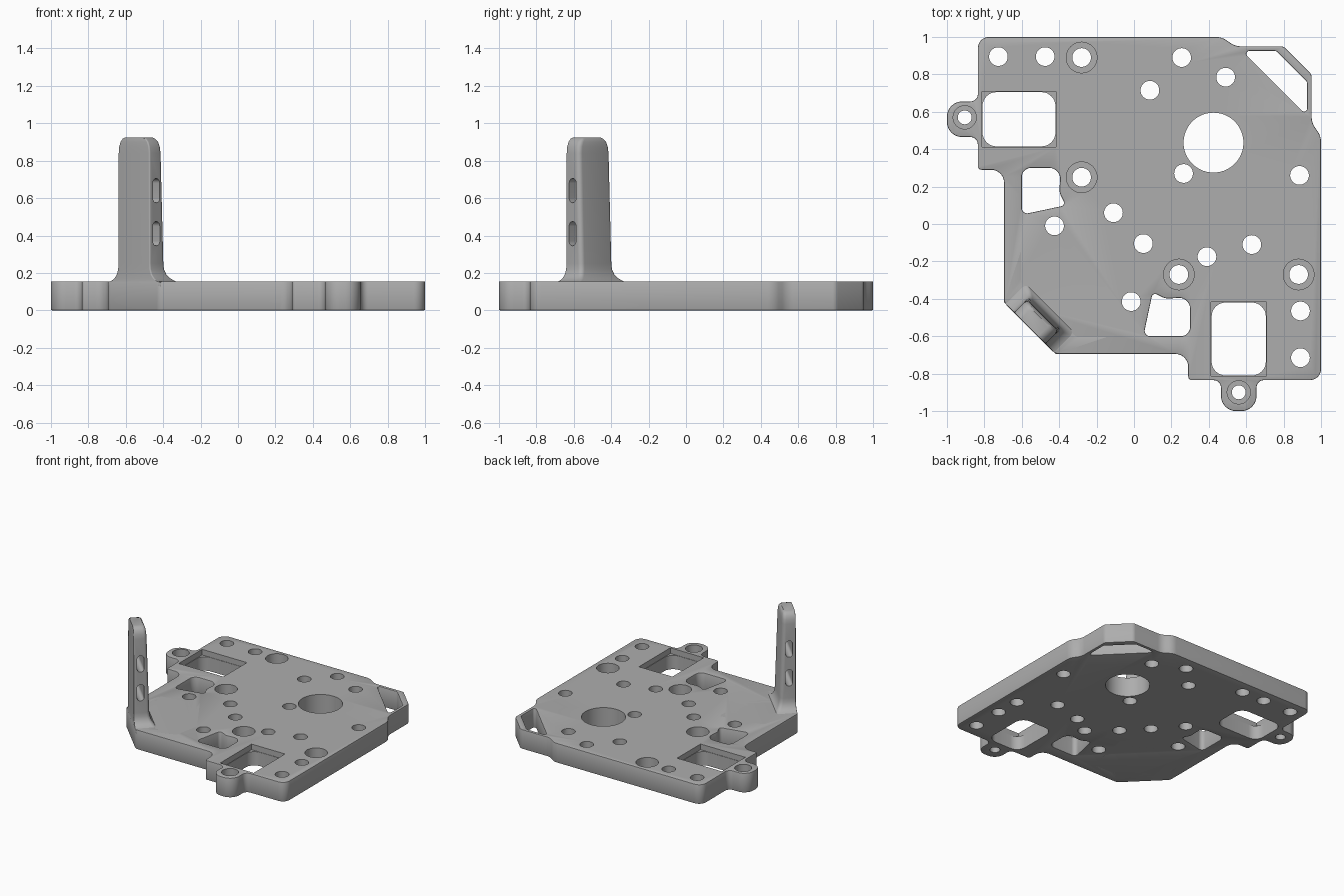
import bpy, bmesh, math
from mathutils import Vector

if "Cube" in bpy.data.objects:
    bpy.data.objects.remove(bpy.data.objects["Cube"])

grey = bpy.data.materials.new("machined grey")
grey.use_nodes = True
grey.diffuse_color = (0.42, 0.42, 0.42, 1)
grey.node_tree.nodes["Principled BSDF"].inputs["Base Color"].default_value = (0.42, 0.42, 0.42, 1)

TOP = 0.155


def rounded(points, segments=8):
    """Outline from (x, y, radius) corners, each replaced by a tangent arc."""
    out = []
    for i, (x, y, r) in enumerate(points):
        p = Vector((x, y))
        a = Vector(points[i - 1][:2]) - p
        b = Vector(points[(i + 1) % len(points)][:2]) - p
        half = a.angle(b) / 2
        reach = min(r / math.tan(half), 0.49 * a.length, 0.49 * b.length)
        r = reach * math.tan(half)
        centre = p + (a.normalized() + b.normalized()).normalized() * (r / math.sin(half))
        start = p + a.normalized() * reach - centre
        end = p + b.normalized() * reach - centre
        sweep = start.angle_signed(end)
        a0 = math.atan2(start.y, start.x)
        for k in range(segments + 1):
            t = a0 - sweep * k / segments
            out.append((centre.x + r * math.cos(t), centre.y + r * math.sin(t)))
    return out


def circle(x, y, r, n=40):
    return [(x + r * math.cos(2 * math.pi * k / n), y + r * math.sin(2 * math.pi * k / n))
            for k in range(n)]


def swap(points):
    """Mirror corners across the plate's diagonal."""
    return [(y, x, r) for x, y, r in reversed(points)]


def rect(x0, y0, x1, y1, r):
    return [(x0, y0, r), (x1, y0, r), (x1, y1, r), (x0, y1, r)]


def loft(bm, rings):
    """Skin a stack of equal-length 3D rings and cap both ends."""
    loops = [[bm.verts.new(p) for p in ring] for ring in rings]
    n = len(loops[0])
    for low, high in zip(loops, loops[1:]):
        for i in range(n):
            j = (i + 1) % n
            bm.faces.new((low[i], low[j], high[j], high[i]))
    bm.faces.new(list(reversed(loops[0])))
    bm.faces.new(loops[-1])


def prism(bm, outline, z0, z1):
    loft(bm, [[(x, y, z) for x, y in outline] for z in (z0, z1)])


def make(name, bm):
    bmesh.ops.recalc_face_normals(bm, faces=bm.faces)
    mesh = bpy.data.meshes.new(name)
    bm.to_mesh(mesh)
    bm.free()
    mesh.materials.append(grey)
    obj = bpy.data.objects.new(name, mesh)
    bpy.context.collection.objects.link(obj)
    return obj


def apply(obj, mod):
    bpy.ops.object.select_all(action='DESELECT')
    obj.select_set(True)
    bpy.context.view_layer.objects.active = obj
    bpy.ops.object.modifier_apply(modifier=mod.name)


def cut(obj, name, outlines, z0, z1):
    bm = bmesh.new()
    for outline in outlines:
        prism(bm, outline, z0, z1)
    carve(obj, make(name, bm))


def carve(obj, cutter):
    cutter.hide_render = True
    mod = obj.modifiers.new("carve", 'BOOLEAN')
    mod.operation, mod.solver, mod.object = 'DIFFERENCE', 'EXACT', cutter
    apply(obj, mod)
    bpy.data.objects.remove(cutter)


def smooth(obj):
    bpy.ops.object.select_all(action='DESELECT')
    obj.select_set(True)
    bpy.context.view_layer.objects.active = obj
    bpy.ops.object.shade_smooth_by_angle(angle=math.radians(30))


# Plate outline: one half, mirrored across the diagonal
half = [(-0.42, -0.695, .05), (0.29, -0.695, .08), (0.29, -0.835, .02), (0.465, -0.835, .04),
        (0.465, -1, .094), (0.655, -1, .094), (0.655, -0.835, .04), (1, -0.835, .06),
        (1, 0.47, .1), (0.95, 0.54, .1), (0.95, 0.80, .04)]
bm = bmesh.new()
prism(bm, rounded(half + swap(half)), 0, TOP)
plate = make("base_plate", bm)

# Weight-saving windows, then chamfered rims
big = [(-0.21, -0.055, .04), (-0.60, -0.13, .03), (-0.60, -0.305, .03),
       (-0.305, -0.60, .03), (-0.13, -0.60, .03), (-0.055, -0.21, .04)]
corner = [(0.58, 0.925, .015), (0.76, 0.925, .02), (0.925, 0.76, .02), (0.925, 0.58, .015)]
small = [(-0.60, 0.30, .05), (-0.39, 0.30, .08), (-0.40, 0.17, .08), (-0.365, 0.10, .02), (-0.60, 0.05, .03)]
cut(plate, "window_cutter", [rounded(w) for w in (big, corner, small, swap(small))], -0.1, 0.3)
bevel = plate.modifiers.new("rim", 'BEVEL')
bevel.width, bevel.segments, bevel.limit_method = 0.011, 2, 'ANGLE'
bevel.angle_limit = math.radians(60)
apply(plate, bevel)

# Through holes, motor opening and rounded servo openings
bolts = [(-.725, .895), (-.475, .895), (.255, .89), (.49, .785), (.085, .715), (.265, .27),
         (.885, .26), (.63, -.11), (.39, -.175), (.05, -.105), (-.11, .06), (-.425, -.01),
         (-.015, -.415), (.89, -.465), (.89, -.715)]
bored = [(-.28, .89), (-.28, .25), (.24, -.27), (.88, -.27)]
tabs = [(.56, -.9), (-.905, .57)]
pocket = (0.415, -0.81, 0.705, -0.42)
opening = rect(*pocket, .075)
through = [circle(x, y, .05) for x, y in bolts + bored]
through += [circle(x, y, .037) for x, y in tabs] + [circle(.425, .435, .16, 72)]
through += [rounded(opening), rounded(swap(opening))]
cut(plate, "hole_cutter", through, -0.1, 0.3)

# Counterbores and square recesses
cut(plate, "counterbore_cutter", [circle(x, y, .082) for x, y in bored]
    + [circle(x, y, .062) for x, y in tabs], 0.06, 0.3)
x0, y0, x1, y1 = pocket
grown = (x0 - .003, y0 - .003, x1 + .003, y1 + .003)
recess = [(x, y) for x, y, r in rect(*grown, 0)]
cut(plate, "recess_cutter", [recess, [(y, x) for x, y in reversed(recess)]], 0.11, 0.3)
smooth(plate)

# Upright arm on the cut corner: sections of (height, half width, depth)
S = math.sqrt(0.5)


def arm_point(u, v, z):
    """u runs along the cut corner, v inward from its outer face."""
    return (-0.557 + (u + v) * S, -0.557 + (v - u) * S, z)


sections = [(.13, .20, .155), (.15, .20, .155), (.157, .175, .15), (.17, .152, .14), (.19, .134, .128),
            (.22, .123, .12), (.25, .121, .117), (.84, .119, .098), (.875, .115, .096),
            (.90, .105, .093), (.917, .09, .088), (.925, .07, .08)]
bm = bmesh.new()
rings = []
for z, w, d in sections:
    ring = rounded([(-w, 0, .008), (w, 0, .008), (w, d, .025), (-w, d, .025)], 5)
    rings.append([arm_point(u, v, z) for u, v in ring])
loft(bm, rings)
arm = make("upright_arm", bm)

# Two slots running sideways through the arm
bm = bmesh.new()
for z in (0.41, 0.64):
    slot = rounded(rect(.024, z - .065, .076, z + .065, .026))
    loft(bm, [[arm_point(u, v, h) for v, h in slot] for u in (-.3, .3)])
carve(arm, make("slot_cutter", bm))
smooth(arm)
